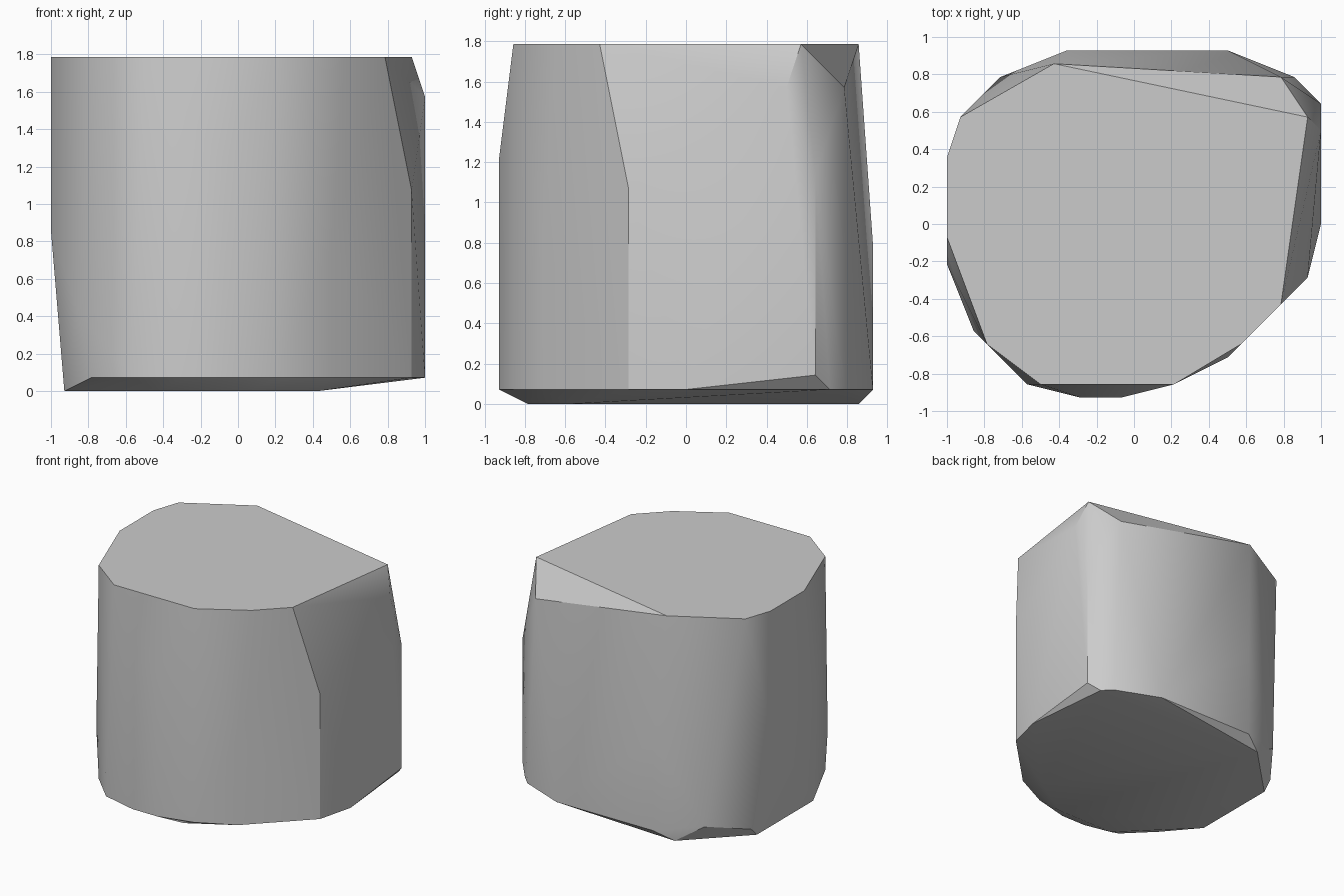
import bpy
import bmesh
import math

cube = bpy.data.objects.get("Cube")
if cube:
    bpy.data.objects.remove(cube, do_unlink=True)

U = 1 / 14  # grid step of the block's corners

# Corner rings in grid steps: height -> (x, y) corners
corners = {
    25: [(-13, 8), (-6, 12), (13, 8), (11, -6), (8, -9), (3, -12), (-7, -12),
         (-11, -9), (-14, -1), (-14, 5)],                      # flat top
    22: [(11, 11), (14, 7)],                                   # chipped back corner
    17: [(-4, -13), (-1, -13)],                                # front bulge
    16: [(14, 9)],
    15: [(13, -4)],
    12: [(-14, -3), (-14, 5)],                                 # left bulge
    11: [(-5, 13), (7, -10)],
    6: [(-12, -8)],
    2: [(14, 9), (-10, 11)],
    1: [(14, 0), (13, 10), (12, 11), (7, 13), (-5, 13), (-13, 7), (-11, -9),
        (-8, -12), (-4, -13), (-1, -13), (3, -12), (7, -10), (8, -9), (13, -4)],
    0: [(-7, 12), (-13, 6), (-13, -4), (-6, -11), (1, -11), (6, -8)],  # base
}

# Solid block: convex skin around the corners
bm = bmesh.new()
for level, ring in corners.items():
    for x, y in ring:
        bm.verts.new((x * U, y * U, level * U))
hull = bmesh.ops.convex_hull(bm, input=bm.verts[:])
loose = [v for v in bm.verts if not v.link_faces]
bmesh.ops.delete(bm, geom=loose, context='VERTS')
bmesh.ops.dissolve_limit(bm, angle_limit=math.radians(0.5),
                         verts=bm.verts[:], edges=bm.edges[:])
bmesh.ops.recalc_face_normals(bm, faces=bm.faces[:])
mesh = bpy.data.meshes.new("faceted_block")
bm.to_mesh(mesh)
bm.free()

block = bpy.data.objects.new("faceted_block", mesh)
bpy.context.collection.objects.link(block)

# Plain grey
grey = bpy.data.materials.new("light_grey")
grey.use_nodes = True
color = (0.6, 0.6, 0.6, 1)
grey.diffuse_color = color
grey.node_tree.nodes["Principled BSDF"].inputs["Base Color"].default_value = color
mesh.materials.append(grey)

# Smooth sides with crisp rims
bpy.ops.object.select_all(action='DESELECT')
block.select_set(True)
bpy.context.view_layer.objects.active = block
bpy.ops.object.shade_smooth_by_angle(angle=math.radians(30))
